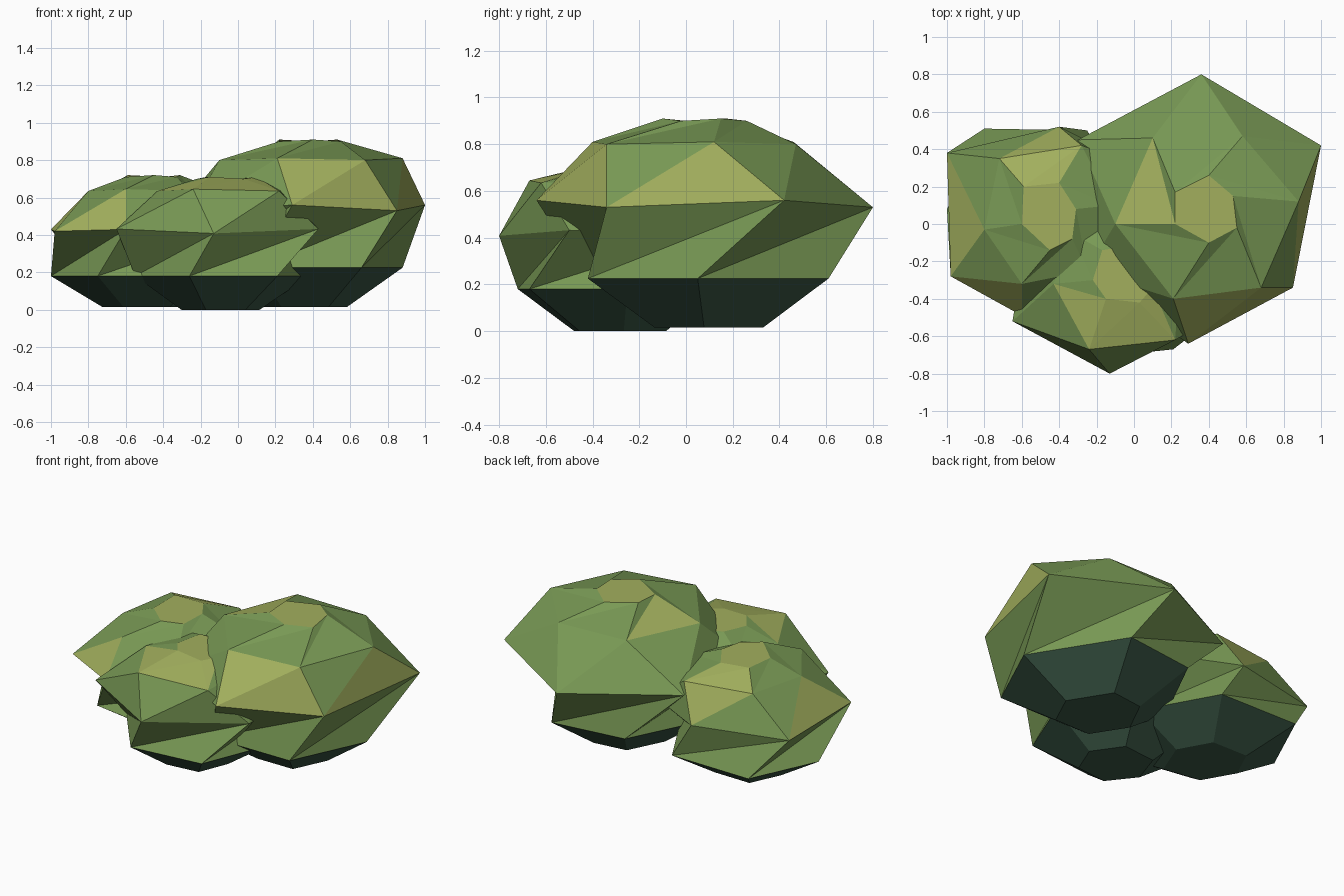
import bpy
import bmesh

old = bpy.data.objects.get("Cube")
if old:
    bpy.data.objects.remove(old, do_unlink=True)


def make_material(name, colour):
    mat = bpy.data.materials.new(name)
    mat.use_nodes = True
    rgba = (*colour, 1)
    mat.diffuse_color = rgba
    mat.node_tree.nodes["Principled BSDF"].inputs["Base Color"].default_value = rgba
    return mat


GREEN, OLIVE, SHADE = range(3)
materials = [
    make_material("leaf_green", (0.19, 0.32, 0.09)),
    make_material("leaf_olive", (0.36, 0.43, 0.11)),
    make_material("underside_teal", (0.042, 0.095, 0.06)),
]


def build_clump(name, centre, base_z, rings, olive):
    """Stack six-sided rings from the ground to the crown.

    rings maps a ring name to (height, wobble, outline points);
    olive names the lighter facets as (ring, side, half).
    """
    bm = bmesh.new()

    def add_ring(points, height, wobble=0):
        return [bm.verts.new((x, y, height + (wobble if i % 2 == 0 else -wobble)))
                for i, (x, y) in enumerate(points)]

    # The ground ring is the skirt outline drawn in towards the centre
    cx, cy = centre
    skirt_points = rings["skirt"][2]
    ground = [(cx + (x - cx) * 0.45, cy + (y - cy) * 0.45) for x, y in skirt_points]
    below = add_ring(ground, base_z)
    bm.faces.new(below[::-1]).material_index = SHADE

    # Twisted bands of triangles between neighbouring rings
    for ring_name, (height, wobble, points) in rings.items():
        above = add_ring(points, height, wobble)
        for i in range(len(points)):
            j = (i + 1) % len(points)
            halves = {
                "low": (below[i], below[j], above[j]),
                "high": (below[i], above[j], above[i]),
            }
            for half, corners in halves.items():
                face = bm.faces.new(corners)
                if ring_name == "skirt":
                    face.material_index = SHADE
                elif (ring_name, i, half) in olive:
                    face.material_index = OLIVE
        below = above

    # Flat crown
    bm.faces.new(below).material_index = OLIVE
    bmesh.ops.recalc_face_normals(bm, faces=bm.faces)

    mesh = bpy.data.meshes.new(name)
    bm.to_mesh(mesh)
    bm.free()
    for mat in materials:
        mesh.materials.append(mat)
    clump = bpy.data.objects.new(name, mesh)
    bpy.context.collection.objects.link(clump)
    return clump


# Tall clump
build_clump(
    "tall_clump", (0.34, 0.1), 0.015,
    {
        "skirt": (0.225, 0, [(0.1, -0.42), (0.66, -0.42), (0.88, 0.05),
                             (0.53, 0.61), (0.05, 0.55), (-0.2, 0.05)]),
        "belly": (0.545, 0.015, [(0.29, -0.64), (0.85, -0.34), (1.0, 0.42),
                                 (0.36, 0.8), (-0.3, 0.45), (-0.25, -0.25)]),
        "shoulder": (0.805, 0.005, [(0.21, -0.4), (0.68, -0.34), (0.88, 0.12),
                                    (0.58, 0.47), (0.1, 0.46), (-0.1, 0)]),
        "crown": (0.905, 0.005, [(0.4, -0.1), (0.55, -0.02), (0.53, 0.15),
                                 (0.4, 0.26), (0.22, 0.17), (0.22, 0)]),
    },
    {("shoulder", 0, "low"), ("shoulder", 0, "high"),
     ("shoulder", 1, "low"), ("crown", 4, "low")},
)

# Side clump
build_clump(
    "side_clump", (-0.5, 0.06), 0.015,
    {
        "skirt": (0.18, 0, [(-0.75, -0.36), (-0.2, -0.45), (0, 0.05),
                            (-0.25, 0.5), (-0.8, 0.51), (-1.0, 0.08)]),
        "belly": (0.425, 0.005, [(-0.6, -0.49), (-0.05, -0.3), (0.05, 0.3),
                                 (-0.4, 0.52), (-1.0, 0.38), (-0.98, -0.28)]),
        "shoulder": (0.64, 0.005, [(-0.6, -0.32), (-0.25, -0.25), (-0.12, 0.1),
                                   (-0.28, 0.42), (-0.72, 0.35), (-0.8, -0.03)]),
        "crown": (0.715, 0.005, [(-0.45, -0.14), (-0.33, -0.08), (-0.31, 0.08),
                                 (-0.4, 0.22), (-0.59, 0.2), (-0.6, 0)]),
    },
    {("shoulder", 4, "low"), ("shoulder", 5, "low"),
     ("shoulder", 3, "high"), ("crown", 3, "low"), ("crown", 3, "high")},
)

# Front clump
build_clump(
    "front_clump", (-0.1, -0.28), 0,
    {
        "skirt": (0.18, 0, [(-0.26, -0.72), (0.21, -0.67), (0.38, -0.25),
                            (0.1, 0.15), (-0.4, 0.1), (-0.55, -0.35)]),
        "belly": (0.42, -0.012, [(-0.13, -0.8), (0.43, -0.5), (0.4, 0.05),
                                 (-0.1, 0.25), (-0.55, 0.05), (-0.65, -0.52)]),
        "shoulder": (0.64, 0.005, [(-0.24, -0.67), (0.22, -0.62), (0.25, -0.2),
                                   (0, 0.02), (-0.33, -0.05), (-0.43, -0.32)]),
        "crown": (0.705, 0.005, [(-0.15, -0.4), (0.03, -0.42), (0.1, -0.34),
                                 (-0.05, -0.12), (-0.17, -0.14), (-0.22, -0.3)]),
    },
    {("crown", 0, "low"), ("crown", 0, "high"),
     ("crown", 5, "low"), ("crown", 1, "high")},
)
